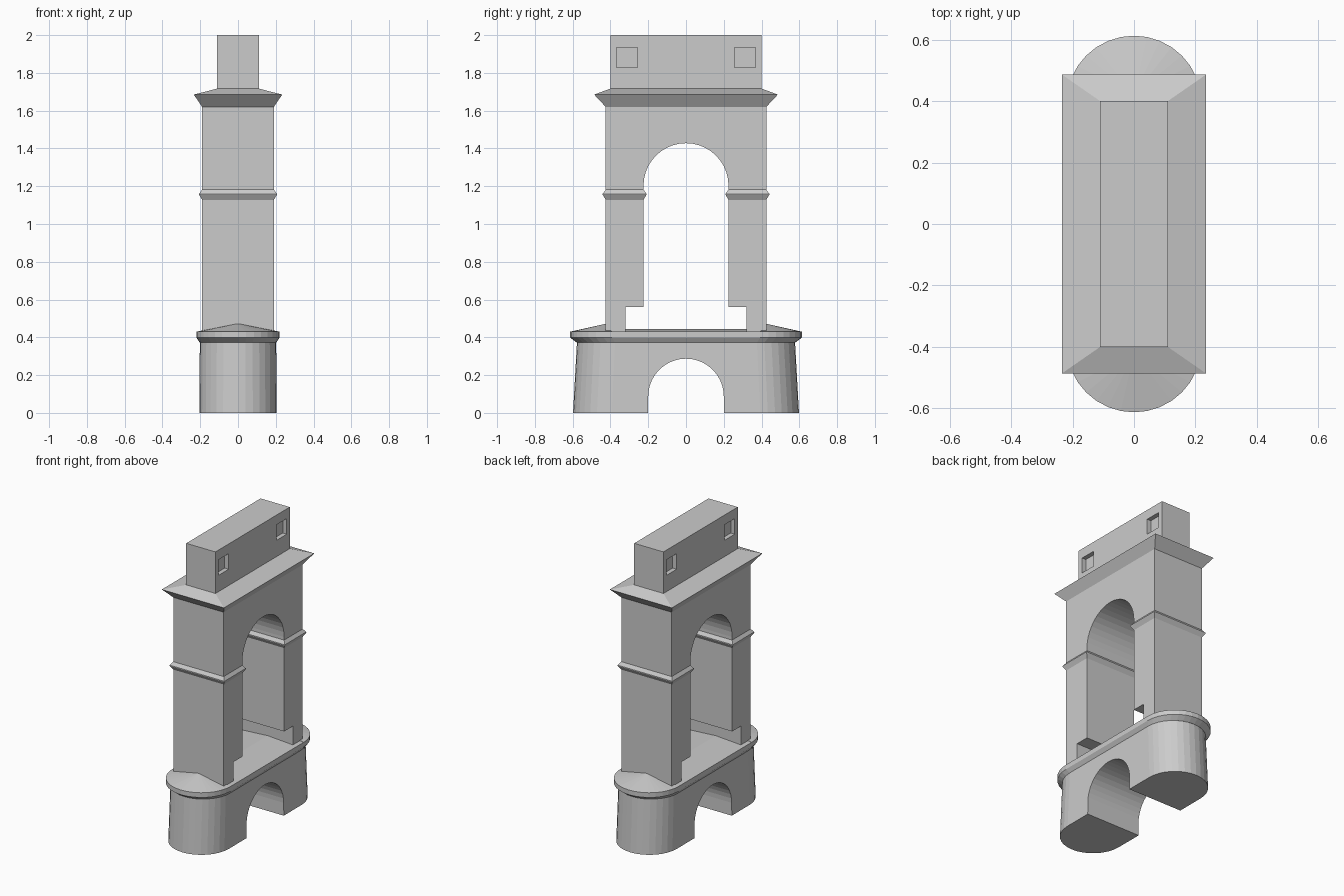
import bpy, bmesh
from math import sin, cos, pi

if "Cube" in bpy.data.objects:
    bpy.data.objects.remove(bpy.data.objects["Cube"])


def finish(name, bm):
    bmesh.ops.recalc_face_normals(bm, faces=bm.faces)
    me = bpy.data.meshes.new(name)
    bm.to_mesh(me)
    bm.free()
    ob = bpy.data.objects.new(name, me)
    bpy.context.collection.objects.link(ob)
    return ob


def loft(name, rings):
    """Skin a stack of equal-length closed rings and cap both ends."""
    bm = bmesh.new()
    vs = [[bm.verts.new(p) for p in r] for r in rings]
    n = len(vs[0])
    for a, b in zip(vs, vs[1:]):
        for i in range(n):
            j = (i + 1) % n
            bm.faces.new((a[i], a[j], b[j], b[i]))
    bm.faces.new(vs[0][::-1])
    bm.faces.new(vs[-1])
    return finish(name, bm)


def extrude_x(name, profile, hx):
    return loft(name, [[(x, y, z) for y, z in profile] for x in (-hx, hx)])


def rect(hx, hy, z, cy=0):
    return [(sx * hx, cy + sy * hy, z) for sx, sy in ((-1, -1), (1, -1), (1, 1), (-1, 1))]


def half_ring(r, c, z, s, n=16):
    return [(s * r * cos(pi * i / n), s * (c + r * sin(pi * i / n)), z) for i in range(n + 1)]


def stadium(r, c, z):
    return half_ring(r, c, z, 1) + half_ring(r, c, z, -1)


def arch(r, spring, n=20):
    return [(r * cos(pi * i / n), spring + r * sin(pi * i / n)) for i in range(n + 1)]


def cut(ob, cutter):
    m = ob.modifiers.new("cut", 'BOOLEAN')
    m.operation = 'DIFFERENCE'
    m.solver = 'EXACT'
    m.object = cutter
    cutter.hide_render = True
    cutter.hide_set(True)


# Rounded base with an arched passage
base = loft("base", [stadium(0.205, 0.393, 0), stadium(0.202, 0.375, 0.38)])
cut(base, extrude_x("base_arch_cutter", [(-0.2, -0.1), (0.2, -0.1)] + arch(0.2, 0.087), 0.5))

# Base ledge, low ridged deck and half-cone end caps
loft("base_ledge", [stadium(0.202, 0.376, 0.372), stadium(0.22, 0.393, 0.398),
                    stadium(0.22, 0.393, 0.43)])
deck = [(-0.22, 0.43), (0, 0.444), (0.22, 0.43)]
loft("deck", [[(x, y, z) for x, z in deck] for y in (-0.393, 0.393)])
for s, side in ((1, "back"), (-1, "front")):
    bm = bmesh.new()
    for p in half_ring(0.22, 0.393, 0.43, s) + [(0, s * 0.42, 0.473)]:
        bm.verts.new(p)
    bmesh.ops.convex_hull(bm, input=bm.verts)
    finish(side + "_end_cap", bm)

# Tall arched wall with notched pier feet
half = [(0.32, 0.425), (0.32, 0.56), (0.225, 0.56)]
outline = ([(0.425, 1.62), (0.425, 0.425)] + half + arch(0.225, 1.203)
           + [(-y, z) for y, z in half[::-1]] + [(-0.425, 0.425), (-0.425, 1.62)])
extrude_x("arched_wall", outline, 0.19)

# Moulded band around each pier
for s, side in ((1, "back"), (-1, "front")):
    loft(side + "_pier_band", [rect(0.19 + d, 0.1 + d, z, s * 0.325) for d, z in
                               ((0, 1.128), (0.016, 1.155), (0.016, 1.16), (0, 1.182))])

# Flared cornice
loft("cornice", [rect(0.19, 0.425, 1.62), rect(0.234, 0.486, 1.685), rect(0.11, 0.4, 1.717)])

# Top block with square recesses on both long sides
block = loft("top_block", [rect(0.11, 0.4, 1.71), rect(0.11, 0.4, 2.0)])
for sx in (-1, 1):
    for sy in (-1, 1):
        ring = [[(sx * 0.13 + x, sy * 0.3125 + y, z) for x, y, _ in rect(0.05, 0.055, 0)]
                for z in (1.828, 1.934)]
        cut(block, loft("recess_cutter", ring))
